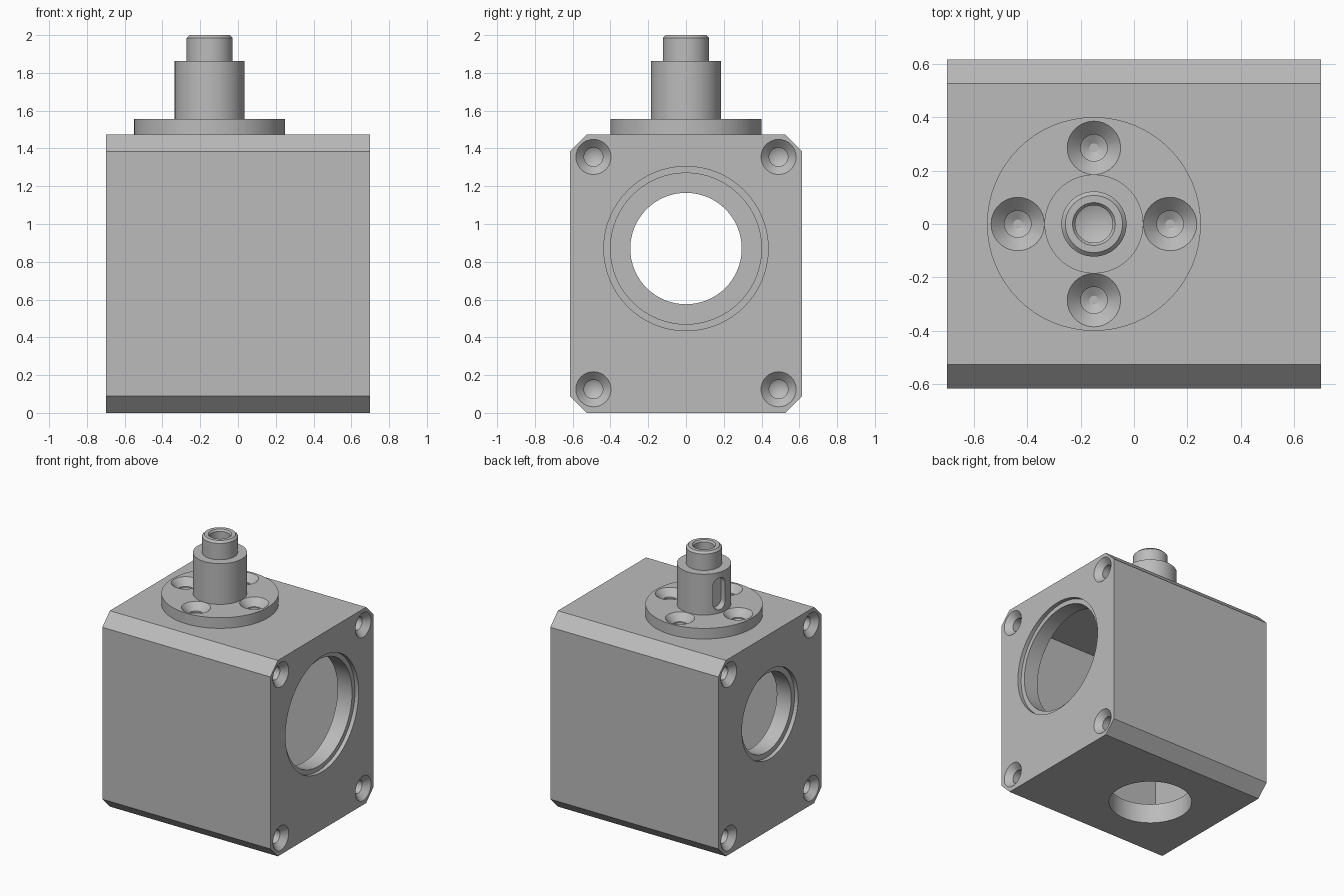
import bpy, bmesh, math
from mathutils import Matrix, Vector

if "Cube" in bpy.data.objects:
    bpy.data.objects.remove(bpy.data.objects["Cube"])

steel = bpy.data.materials.new("plain_grey")
steel.use_nodes = True
GREY = (0.5, 0.5, 0.5, 1)
steel.diffuse_color = GREY
steel.node_tree.nodes["Principled BSDF"].inputs["Base Color"].default_value = GREY

AXIS = -0.15     # x of the plunger axis
TOP = 1.475      # top of the housing
BORE_Z = 0.87    # height of the cross bore


def finish(name, bm):
    bmesh.ops.remove_doubles(bm, verts=bm.verts, dist=1e-5)
    bmesh.ops.recalc_face_normals(bm, faces=bm.faces)
    mesh = bpy.data.meshes.new(name)
    bm.to_mesh(mesh)
    bm.free()
    mesh.materials.append(steel)
    ob = bpy.data.objects.new(name, mesh)
    bpy.context.collection.objects.link(ob)
    return ob


def lathe(name, profile, origin, direction=(0, 0, 1), steps=64):
    """Solid of revolution from (radius, height) points, pointed along direction."""
    bm = bmesh.new()
    vs = [bm.verts.new((r, 0, h)) for r, h in profile]
    es = [bm.edges.new(p) for p in zip(vs, vs[1:])]
    bmesh.ops.spin(bm, geom=vs + es, cent=(0, 0, 0), axis=(0, 0, 1),
                   angle=math.tau, steps=steps)
    turn = Vector((0, 0, 1)).rotation_difference(Vector(direction)).to_matrix().to_4x4()
    bm.transform(Matrix.Translation(origin) @ turn)
    return finish(name, bm)


def block(name, lo, hi):
    bm = bmesh.new()
    bmesh.ops.create_cube(bm, size=1)
    lo, hi = Vector(lo), Vector(hi)
    bm.transform(Matrix.Translation((lo + hi) / 2) @ Matrix.Diagonal((*(hi - lo), 1)))
    return finish(name, bm)


def cut(target, cutters):
    bpy.context.view_layer.objects.active = target
    for c in cutters:
        mod = target.modifiers.new("cut", "BOOLEAN")
        mod.operation = "DIFFERENCE"
        mod.solver = "EXACT"
        mod.object = c
        bpy.ops.object.modifier_apply(modifier=mod.name)
        bpy.data.objects.remove(c)


def screw_hole(origin, direction, r, depth):
    """Countersunk blind hole with a drill-point bottom; direction points outward."""
    s = 0.05
    return lathe("hole_cutter", [(0, -depth - 0.03), (s, -depth), (s, s - r),
                                 (r, 0), (r, 0.02), (0, 0.02)], origin, direction, 32)


# Housing: long edges chamfered
housing = block("housing", (-0.7, -0.615, 0), (0.7, 0.615, TOP))
bm = bmesh.new()
bm.from_mesh(housing.data)
long_edges = [e for e in bm.edges if abs(e.verts[0].co.x - e.verts[1].co.x) > 1]
bmesh.ops.bevel(bm, geom=long_edges, offset=0.09, segments=1, affect="EDGES")
bm.to_mesh(housing.data)
bm.free()

# Inner chamber, stepped side ports and bottom port
cutters = [block("chamber_cutter", (-0.55, -0.42, 0.15), (0.55, 0.42, 1.31))]
for side, r_step, r_bore in ((1, 0.435, 0.40), (-1, 0.335, 0.295)):
    cutters.append(lathe("port_cutter",
                         [(0, -0.3), (r_bore, -0.3), (r_bore, -0.03), (r_step, -0.03),
                          (r_step, 0.05), (0, 0.05)],
                         (side * 0.7, 0, BORE_Z), (side, 0, 0)))
cutters.append(lathe("bottom_cutter", [(0, -0.1), (0.29, -0.1), (0.29, 0.3), (0, 0.3)],
                     (AXIS, 0, 0)))

# Corner screw holes on both side faces
for side in (1, -1):
    for y in (-0.49, 0.49):
        for z in (0.125, 1.355):
            cutters.append(screw_hole((side * 0.7, y, z), (side, 0, 0), 0.093, 0.16))
cut(housing, cutters)

# Flange with four countersunk holes
flange = lathe("flange", [(0, 0), (0.4, 0), (0.4, 0.08), (0, 0.08)], (AXIS, 0, TOP))
holes = []
for i in range(4):
    a = i * math.pi / 2
    holes.append(screw_hole((AXIS + 0.285 * math.cos(a), 0.285 * math.sin(a), TOP + 0.08),
                            (0, 0, 1), 0.1, 0.06))
    holes[-1].data.update()
cut(flange, holes)

# Guide sleeve with a rounded-end slot in its side
sleeve = lathe("guide_sleeve", [(0, 0), (0.185, 0), (0.185, 0.307), (0, 0.307)],
               (AXIS, 0, TOP + 0.08))
bm = bmesh.new()
outline = []
for i in range(26):
    a = math.pi * (i if i < 13 else i - 1) / 12
    lift = 0.07 if i < 13 else -0.07
    outline.append(bm.verts.new((0.13, 0.05 * math.cos(a), lift + 0.05 * math.sin(a))))
face = bm.faces.new(outline)
grown = bmesh.ops.extrude_face_region(bm, geom=[face])["geom"]
bmesh.ops.translate(bm, vec=(0.15, 0, 0),
                    verts=[g for g in grown if isinstance(g, bmesh.types.BMVert)])
bm.transform(Matrix.Translation((AXIS, 0, 1.70)) @ Matrix.Rotation(math.radians(160), 4, "Z"))
cut(sleeve, [finish("slot_cutter", bm)])

# Plunger with chamfered rim and drilled tip
plunger = lathe("plunger", [(0, 0), (0.122, 0), (0.122, 0.123), (0.107, 0.138),
                            (0.08, 0.138), (0.07, 0.125), (0.07, 0.05), (0, 0.02)],
                (AXIS, 0, 1.862))

for ob in (housing, flange, sleeve, plunger):
    bpy.ops.object.select_all(action="DESELECT")
    ob.select_set(True)
    bpy.context.view_layer.objects.active = ob
    bpy.ops.object.shade_smooth_by_angle(angle=math.radians(25))
